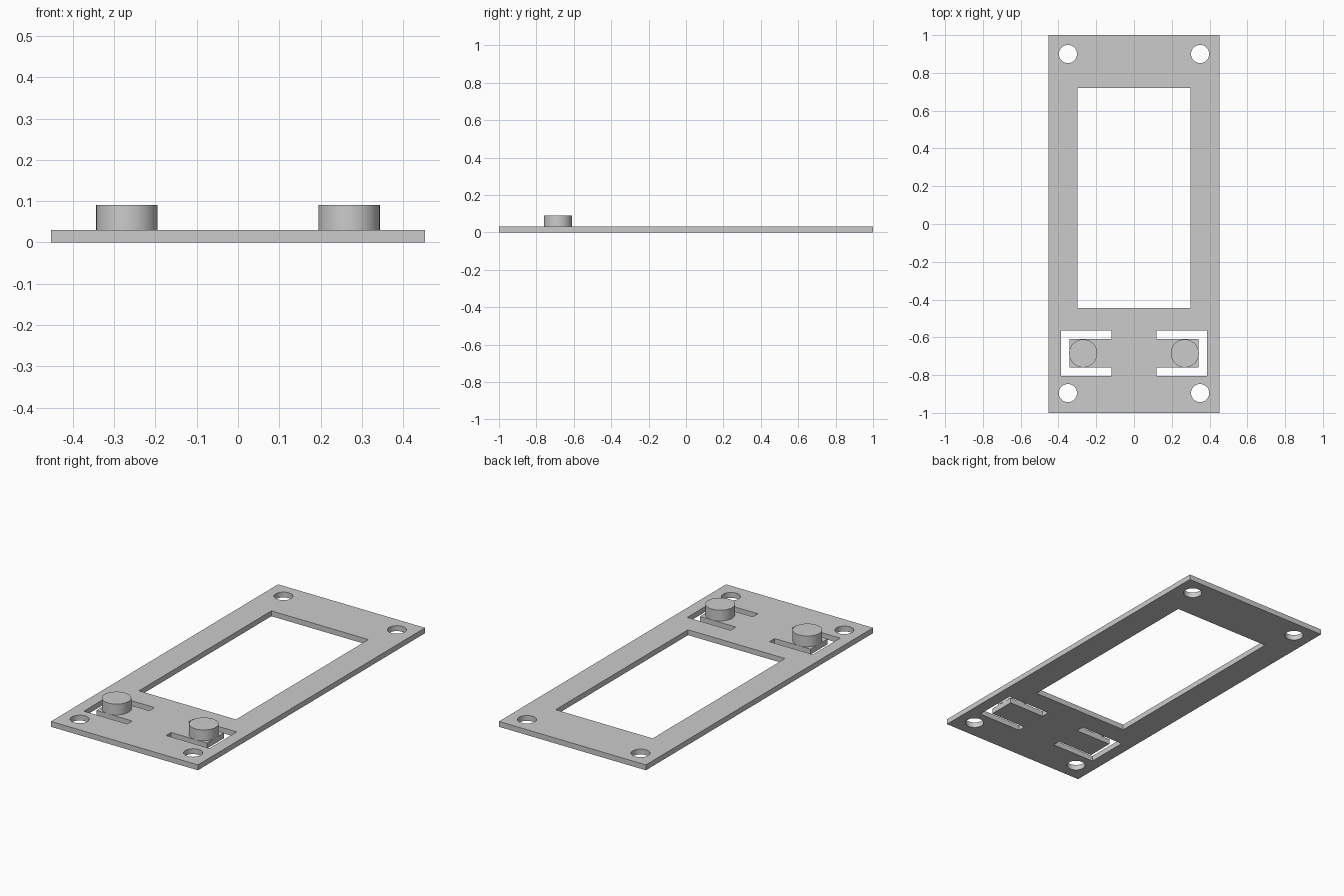
import bpy, bmesh
from math import cos, sin, tau
from mathutils import Vector

THICK = 0.03
BUTTON_TOP = 0.09
BUTTON_X, BUTTON_Y, BUTTON_R = 0.269, -0.685, 0.0745

cube = bpy.data.objects.get("Cube")
if cube:
    bpy.data.objects.remove(cube, do_unlink=True)

grey = bpy.data.materials.new("plain grey")
grey.use_nodes = True
grey.diffuse_color = (0.6, 0.6, 0.6, 1)
grey.node_tree.nodes["Principled BSDF"].inputs["Base Color"].default_value = (0.6, 0.6, 0.6, 1)


def rect(x0, x1, y0, y1):
    return [(x0, y0), (x1, y0), (x1, y1), (x0, y1)]


def circle(cx, cy, r, n=48):
    return [(cx + r * cos(tau * i / n), cy + r * sin(tau * i / n)) for i in range(n)]


def slab(name, loops, z0, z1):
    """Extrude a flat outline (first loop) with holes (other loops)."""
    bm = bmesh.new()
    edges = []
    for loop in loops:
        verts = [bm.verts.new((x, y, z0)) for x, y in loop]
        edges += [bm.edges.new((v, verts[i - 1])) for i, v in enumerate(verts)]
    bmesh.ops.triangle_fill(bm, edges=edges, use_beauty=True, normal=Vector((0, 0, 1)))
    top = bmesh.ops.extrude_face_region(bm, geom=bm.faces[:], use_keep_orig=True)
    moved = [g for g in top["geom"] if isinstance(g, bmesh.types.BMVert)]
    bmesh.ops.translate(bm, verts=moved, vec=(0, 0, z1 - z0))
    bmesh.ops.recalc_face_normals(bm, faces=bm.faces[:])
    mesh = bpy.data.meshes.new(name)
    bm.to_mesh(mesh)
    bm.free()
    mesh.materials.append(grey)
    obj = bpy.data.objects.new(name, mesh)
    bpy.context.collection.objects.link(obj)
    bpy.ops.object.select_all(action="DESELECT")
    obj.select_set(True)
    bpy.context.view_layer.objects.active = obj
    bpy.ops.object.shade_smooth_by_angle(angle=0.6)
    return obj


# Panel outline and display window
loops = [rect(-0.453, 0.453, -1, 1), rect(-0.299, 0.299, -0.445, 0.721)]

for side in (-1, 1):
    # Corner screw holes
    loops += [circle(side * 0.35, y, 0.048) for y in (-0.895, 0.9)]
    # U-shaped slot that frees a springy tongue under each button
    slot = [(0.12, -0.804), (0.387, -0.804), (0.387, -0.564), (0.12, -0.564),
            (0.12, -0.61), (0.341, -0.61), (0.341, -0.76), (0.12, -0.76)]
    loops.append([(side * x, y) for x, y in slot])

slab("face_plate", loops, 0, THICK)

# Round push buttons on the tongues
for name, side in (("left_button", 1), ("right_button", -1)):
    slab(name, [circle(side * BUTTON_X, BUTTON_Y, BUTTON_R)], THICK, BUTTON_TOP)
